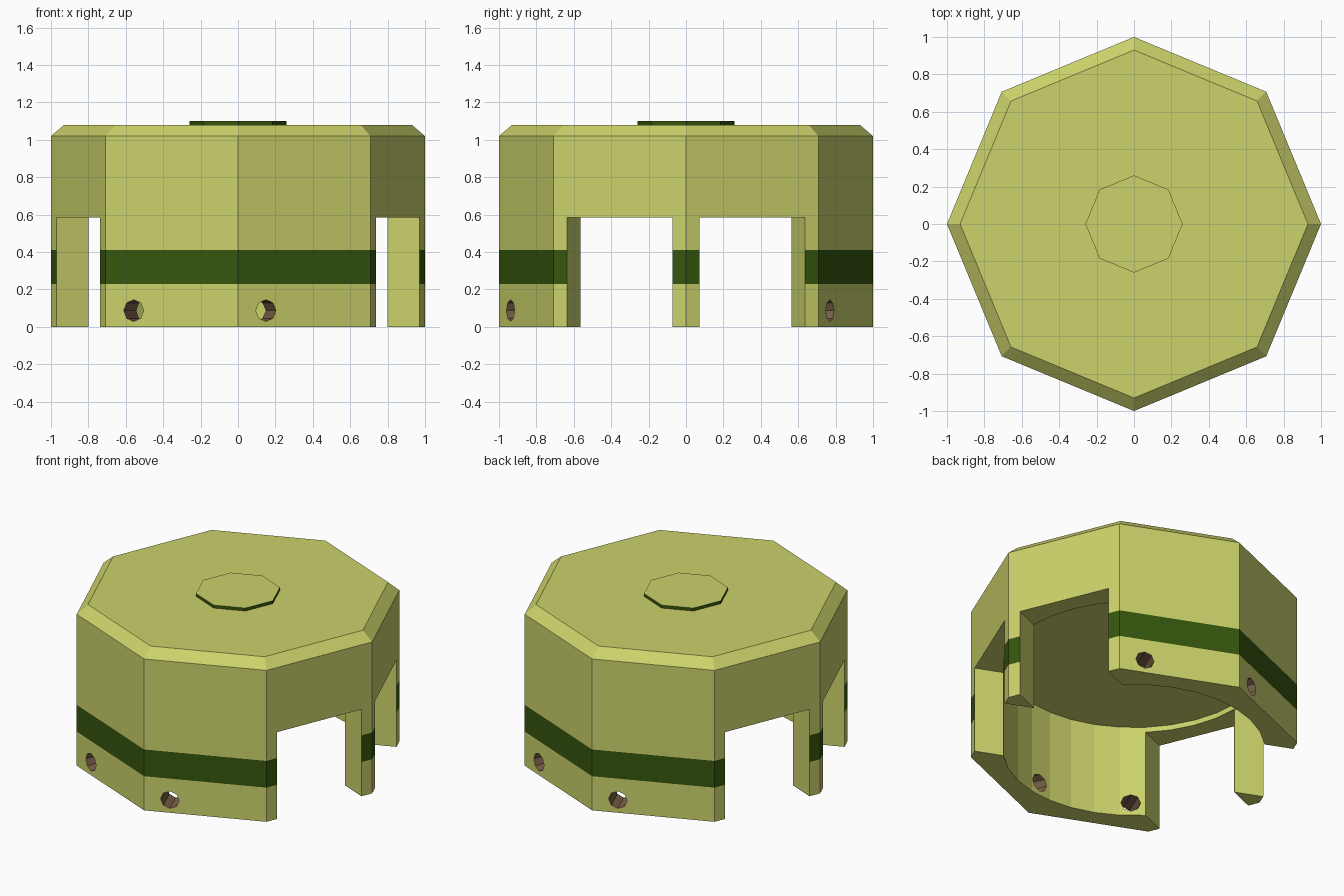
import bpy, bmesh, math
from mathutils import Matrix, Vector

if "Cube" in bpy.data.objects:
    bpy.data.objects.remove(bpy.data.objects["Cube"])


def make_material(name, rgb):
    m = bpy.data.materials.new(name)
    m.diffuse_color = (*rgb, 1.0)
    m.use_nodes = True
    m.node_tree.nodes["Principled BSDF"].inputs["Base Color"].default_value = m.diffuse_color
    return m


MATS = [make_material("pale olive yellow", (0.60, 0.645, 0.145)),
        make_material("dark green", (0.037, 0.093, 0.004)),
        make_material("brown", (0.19, 0.11, 0.066))]
YELLOW, GREEN, BROWN = range(3)


def finish(name, bm, index=YELLOW):
    bmesh.ops.recalc_face_normals(bm, faces=bm.faces)
    for f in bm.faces:
        f.material_index = index
    me = bpy.data.meshes.new(name)
    bm.to_mesh(me)
    bm.free()
    for m in MATS:
        me.materials.append(m)
    ob = bpy.data.objects.new(name, me)
    bpy.context.collection.objects.link(ob)
    return ob


def lathe(name, profile, sides):
    """Faceted closed solid from (radius, z) rings."""
    bm = bmesh.new()
    rings = []
    for r, z in profile:
        rings.append([bm.verts.new((r * math.cos(i * math.tau / sides),
                                    r * math.sin(i * math.tau / sides), z))
                      for i in range(sides)])
    for a, b in zip(rings, rings[1:]):
        for i in range(sides):
            j = (i + 1) % sides
            bm.faces.new((a[i], a[j], b[j], b[i]))
    bm.faces.new(rings[0])
    bm.faces.new(rings[-1])
    return finish(name, bm)


def cut(target, cutter):
    mod = target.modifiers.new("cut", 'BOOLEAN')
    mod.operation = 'DIFFERENCE'
    mod.solver = 'EXACT'
    mod.object = cutter
    cutter.hide_render = True
    bpy.context.view_layer.objects.active = target
    bpy.ops.object.modifier_apply(modifier=mod.name)
    bpy.data.objects.remove(cutter)


# Octagonal housing with chamfered rim and painted band
housing = lathe("housing", [(1, 0), (1, 0.23), (1, 0.41), (1, 1.02), (0.93, 1.08)], 8)
for p in housing.data.polygons:
    if 0.25 < p.center.z < 0.40:
        p.material_index = GREEN

# Round hollow, open at the bottom
cut(housing, lathe("hollow_cutter", [(0.80, -0.1), (0.80, 0.62)], 32))

# Four side openings, two on each side
for deg in (22.5, -22.5, 157.5, 202.5):
    bm = bmesh.new()
    bmesh.ops.create_cube(bm, size=1, matrix=Matrix.Rotation(math.radians(deg), 4, 'Z')
                          @ Matrix.Translation((0.85, 0, 0.2425))
                          @ Matrix.Diagonal((0.7, 0.61, 0.685, 1)))
    cut(housing, finish("opening_cutter", bm))

# Bolt holes through the front and back walls, offset along each wall
for deg in (67.5, 112.5, 247.5, 292.5):
    bm = bmesh.new()
    bmesh.ops.create_cone(bm, cap_ends=True, segments=8, radius1=0.058, radius2=0.058,
                          depth=0.6, matrix=Matrix.Rotation(math.radians(deg), 4, 'Z')
                          @ Matrix.Translation((0.85, -0.221, 0.087))
                          @ Matrix.Rotation(math.radians(90), 4, 'Y'))
    cut(housing, finish("bolt_hole_cutter", bm, BROWN))

# Thin raised disc on top with green sides
disc = lathe("top_disc", [(0.26, 1.08), (0.26, 1.10)], 8)
for p in disc.data.polygons:
    if abs(p.normal.z) < 0.5:
        p.material_index = GREEN
